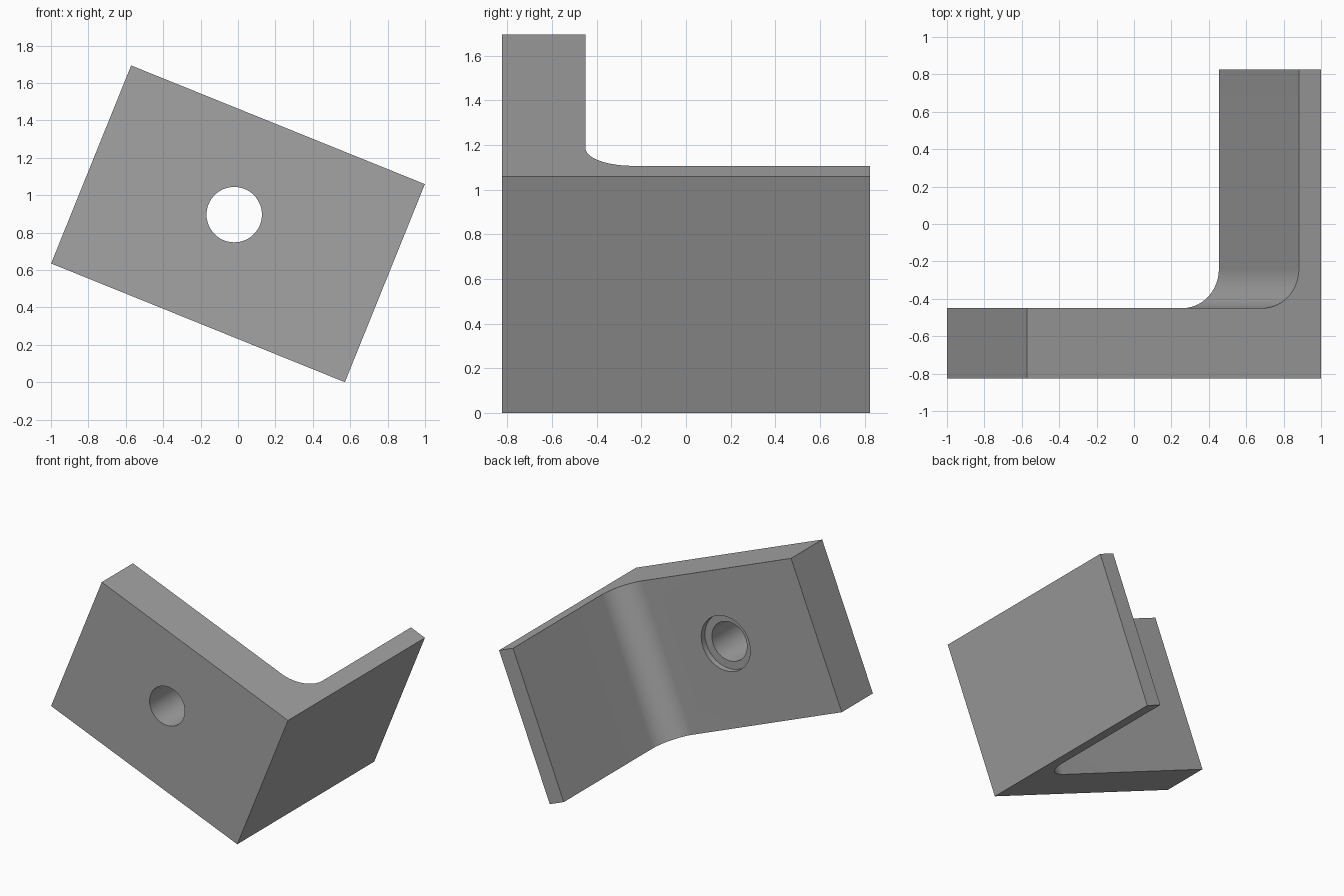
import bpy, bmesh, math
from mathutils import Matrix, Vector

cube = bpy.data.objects.get("Cube")
if cube:
    bpy.data.objects.remove(cube, do_unlink=True)

HALF_U, HALF_V, HALF_Y = 0.847, 0.571, 0.825   # half width, height, depth
INNER_Y = -0.45                                # back of the thick plate
FLANGE_U = HALF_U - 0.127                      # inner face of the thin flange
FILLET = 0.21
TILT = Matrix.Translation((0, 0, 0.847)) @ Matrix.Rotation(math.radians(22), 4, 'Y')

grey = bpy.data.materials.new("plain_grey")
grey.use_nodes = True
colour = (0.37, 0.37, 0.37, 1)
grey.diffuse_color = colour
grey.node_tree.nodes["Principled BSDF"].inputs["Base Color"].default_value = colour


def add_object(name, bm):
    bmesh.ops.recalc_face_normals(bm, faces=bm.faces)
    mesh = bpy.data.meshes.new(name)
    bm.to_mesh(mesh)
    bm.free()
    mesh.materials.append(grey)
    obj = bpy.data.objects.new(name, mesh)
    bpy.context.collection.objects.link(obj)
    obj.matrix_world = TILT
    return obj


# L-shaped bracket: profile with a rounded inside corner, extruded upwards
profile = [(-HALF_U, INNER_Y), (-HALF_U, -HALF_Y), (HALF_U, -HALF_Y),
           (HALF_U, HALF_Y), (FLANGE_U, HALF_Y)]
for i in range(25):
    a = math.pi / 2 * i / 24
    profile.append((FLANGE_U - FILLET + FILLET * math.cos(a),
                    INNER_Y + FILLET - FILLET * math.sin(a)))
bm = bmesh.new()
face = bm.faces.new([bm.verts.new((u, y, -HALF_V)) for u, y in profile])
extruded = bmesh.ops.extrude_face_region(bm, geom=[face])["geom"]
bmesh.ops.translate(bm, vec=Vector((0, 0, 2 * HALF_V)),
                    verts=[g for g in extruded if isinstance(g, bmesh.types.BMVert)])
bracket = add_object("bracket", bm)


# Through hole and the shallow counterbore behind it
def cut_hole(name, radius, y_start, y_end):
    bm = bmesh.new()
    place = (Matrix.Translation((-0.037, (y_start + y_end) / 2, 0.038))
             @ Matrix.Rotation(math.pi / 2, 4, 'X'))
    bmesh.ops.create_cone(bm, cap_ends=True, segments=64, radius1=radius,
                          radius2=radius, depth=y_end - y_start, matrix=place)
    cutter = add_object(name, bm)
    cutter.hide_render = True
    cutter.hide_set(True)
    cutter.display_type = 'WIRE'
    mod = bracket.modifiers.new(name, 'BOOLEAN')
    mod.operation = 'DIFFERENCE'
    mod.solver = 'EXACT'
    mod.object = cutter
    bpy.context.view_layer.objects.active = bracket
    bpy.ops.object.modifier_apply(modifier=name)
    bpy.data.objects.remove(cutter, do_unlink=True)


cut_hole("through_hole", 0.148, -1.0, -0.3)
cut_hole("counterbore", 0.207, INNER_Y - 0.045, -0.3)

# Smooth the fillet and hole walls, keep the edges crisp
bpy.ops.object.select_all(action='DESELECT')
bracket.select_set(True)
bpy.context.view_layer.objects.active = bracket
bpy.ops.object.shade_smooth_by_angle(angle=math.radians(30))
